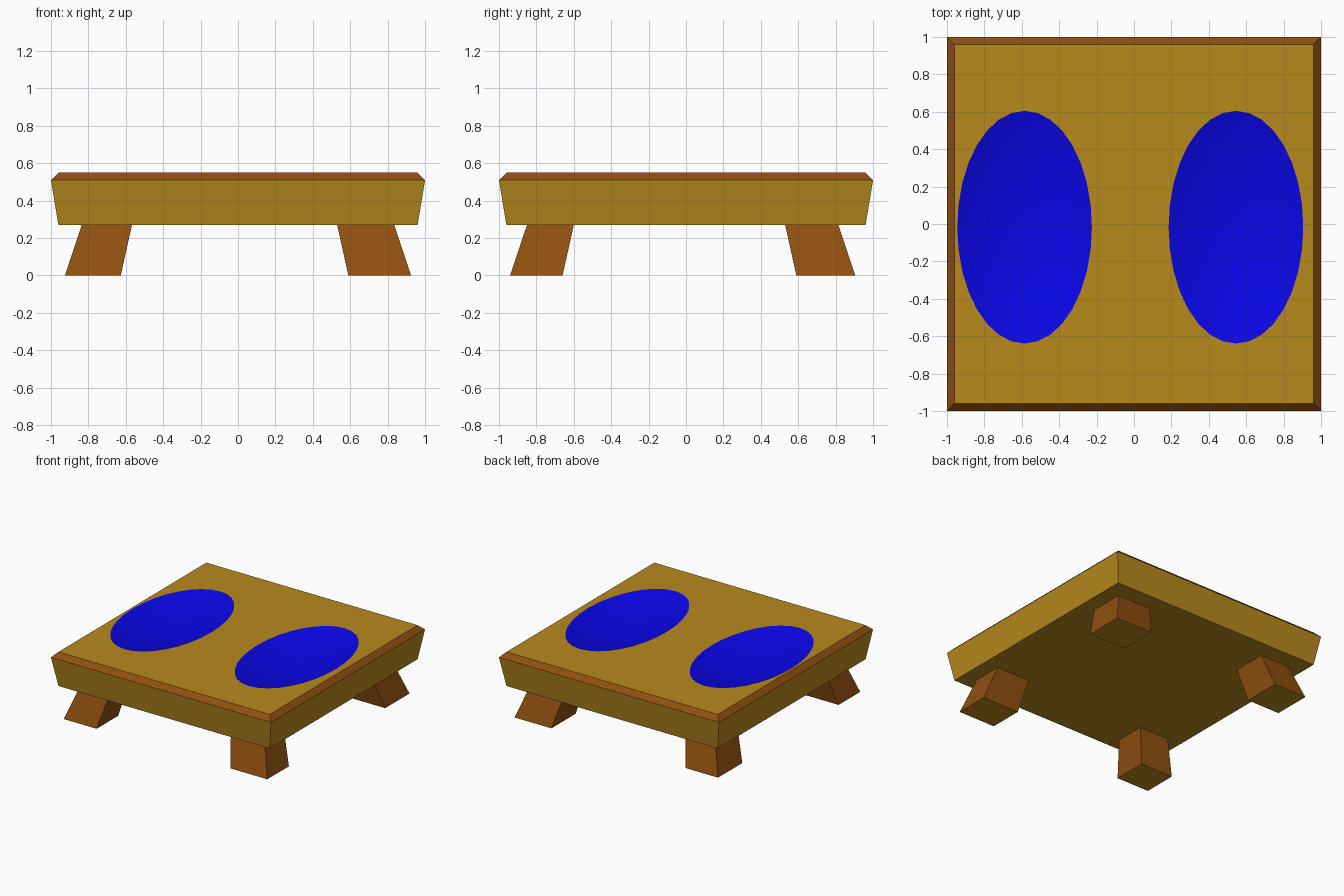
import bpy, bmesh
from math import cos, sin, pi

if "Cube" in bpy.data.objects:
    bpy.data.objects.remove(bpy.data.objects["Cube"])


def material(name, color):
    m = bpy.data.materials.new(name)
    m.diffuse_color = (*color, 1)
    m.use_nodes = True
    m.node_tree.nodes["Principled BSDF"].inputs["Base Color"].default_value = m.diffuse_color
    return m


WOOD = material("light_wood", (0.48, 0.255, 0.012))
TRIM = material("brown_wood", (0.28, 0.08, 0.005))
BLUE = material("blue_bowl", (0.003, 0.002, 0.8))

SEGMENTS = 32
RX, RY, CY, TOP = 0.36, 0.622, -0.017, 0.55
BOWLS = {"left_bowl": -0.585, "right_bowl": 0.545}
DEPTH = 0.16


def finish(name, bm, mats):
    me = bpy.data.meshes.new(name)
    bm.to_mesh(me)
    bm.free()
    for m in mats:
        me.materials.append(m)
    ob = bpy.data.objects.new(name, me)
    bpy.context.collection.objects.link(ob)
    return ob


def ring(bm, cx, r, z):
    return [bm.verts.new((cx + RX * r * cos(2 * pi * i / SEGMENTS),
                          CY + RY * r * sin(2 * pi * i / SEGMENTS), z))
            for i in range(SEGMENTS)]


def rect(bm, x0, x1, y0, y1, z):
    return [bm.verts.new(p) for p in ((x0, y0, z), (x1, y0, z), (x1, y1, z), (x0, y1, z))]


def bridge(bm, lower, upper, mat=0):
    n = len(lower)
    for i in range(n):
        j = (i + 1) % n
        f = bm.faces.new((lower[i], lower[j], upper[j], upper[i]))
        f.material_index = mat


# Tray: flared sides, chamfered brown edge, top pierced by two oval openings
bm = bmesh.new()
loops = [rect(bm, -h, h, -h, h, z) for h, z in ((0.96, 0.27), (1.0, 0.51), (0.96, TOP))]
bm.faces.new(loops[0][::-1])
bridge(bm, loops[0], loops[1])
bridge(bm, loops[1], loops[2], mat=1)
edges = [bm.edges.get((loops[2][i], loops[2][(i + 1) % 4])) for i in range(4)]
for cx in BOWLS.values():
    rim = ring(bm, cx, 1, TOP)
    edges += [bm.edges.new((rim[i], rim[(i + 1) % SEGMENTS])) for i in range(SEGMENTS)]
bmesh.ops.triangle_fill(bm, edges=edges, use_beauty=True, normal=(0, 0, 1))
bm.normal_update()
for f in bm.faces:
    if all(abs(v.co.z - TOP) < 1e-5 for v in f.verts) and f.normal.z < 0:
        f.normal_flip()
finish("tray", bm, (WOOD, TRIM))

# Bowls: smooth oval conical hollows sunk into the tray
for name, cx in BOWLS.items():
    bm = bmesh.new()
    rim = ring(bm, cx, 1, TOP)
    tip = bm.verts.new((cx, CY, TOP - DEPTH))
    for i in range(SEGMENTS):
        bm.faces.new((rim[i], rim[(i + 1) % SEGMENTS], tip)).smooth = True
    finish(name, bm, (BLUE,))

# Legs: splayed tapering blocks; each span is (bottom range, top range)
X_SPANS = {"left": ((-0.925, -0.627), (-0.835, -0.567)),
           "right": ((0.59, 0.925), (0.53, 0.835))}
Y_SPANS = {"front": ((-0.94, -0.66), (-0.85, -0.60)),
           "back": ((0.59, 0.905), (0.53, 0.815))}
for yn, (yb, yt) in Y_SPANS.items():
    for xn, (xb, xt) in X_SPANS.items():
        bm = bmesh.new()
        foot = rect(bm, *xb, *yb, 0)
        head = rect(bm, *xt, *yt, 0.27)
        bm.faces.new(foot[::-1])
        bridge(bm, foot, head, mat=1)
        finish(f"{yn}_{xn}_leg", bm, (WOOD, TRIM))
